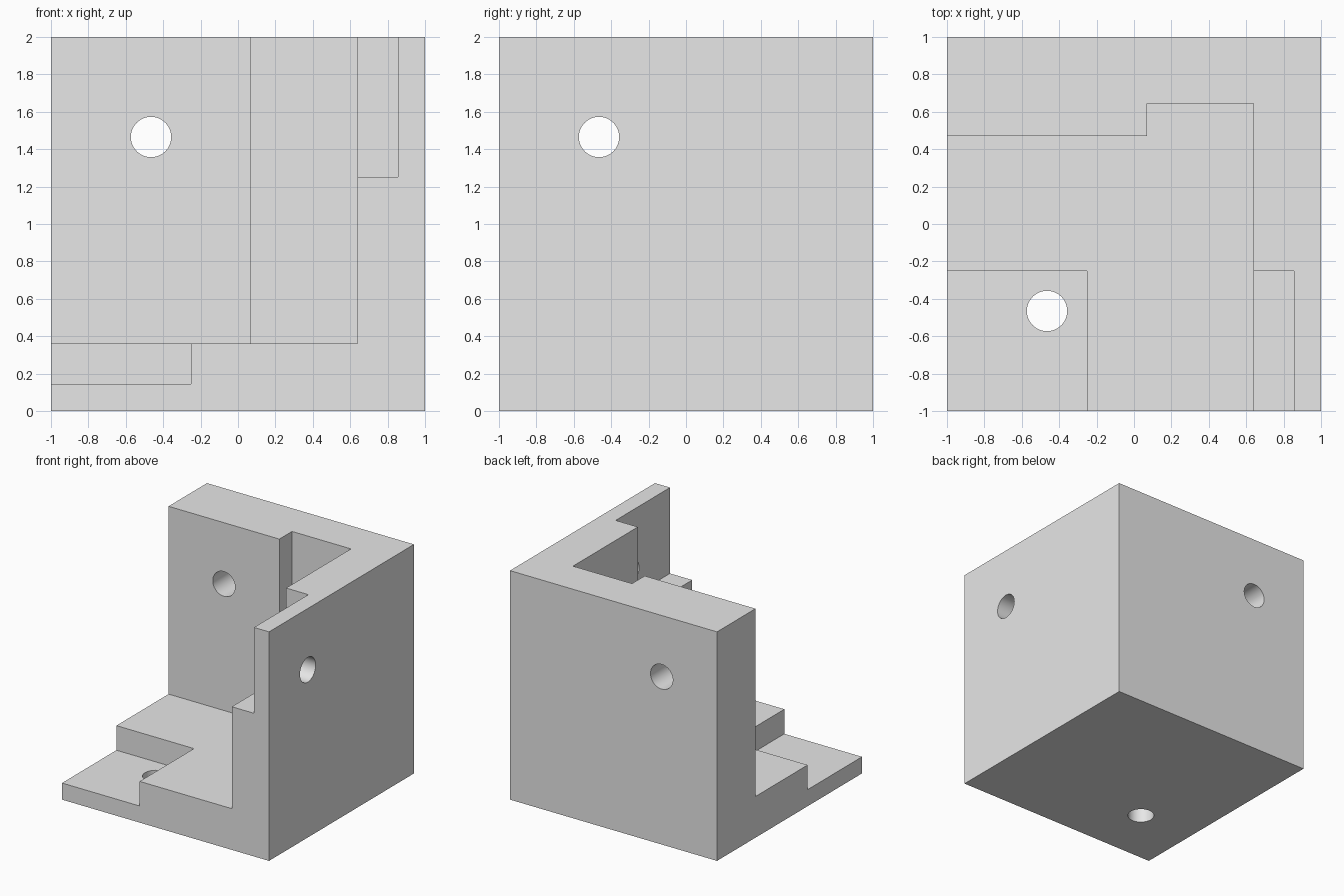
import bpy
import bmesh
import math

old = bpy.data.objects.get("Cube")
if old:
    bpy.data.objects.remove(old, do_unlink=True)

grey = bpy.data.materials.new("light_grey")
grey.use_nodes = True
colour = (0.8, 0.8, 0.8, 1)
grey.diffuse_color = colour
grey.node_tree.nodes["Principled BSDF"].inputs["Base Color"].default_value = colour


def prism(name, outline, z0, z1):
    """Extrude an outline in the xy plane from z0 up to z1."""
    bm = bmesh.new()
    face = bm.faces.new([bm.verts.new((x, y, z0)) for x, y in outline])
    top = bmesh.ops.extrude_face_region(bm, geom=[face])["geom"]
    verts = [v for v in top if isinstance(v, bmesh.types.BMVert)]
    bmesh.ops.translate(bm, verts=verts, vec=(0, 0, z1 - z0))
    bmesh.ops.recalc_face_normals(bm, faces=bm.faces)
    mesh = bpy.data.meshes.new(name)
    bm.to_mesh(mesh)
    bm.free()
    mesh.materials.append(grey)
    obj = bpy.data.objects.new(name, mesh)
    bpy.context.collection.objects.link(obj)
    return obj


def box(name, x0, x1, y0, y1, z0, z1):
    return prism(name, [(x0, y0), (x1, y0), (x1, y1), (x0, y1)], z0, z1)


def drill(name, location, rotation):
    bpy.ops.mesh.primitive_cylinder_add(
        vertices=48, radius=0.108, depth=1.2, location=location, rotation=rotation)
    obj = bpy.context.object
    obj.name = name
    obj.data.materials.append(grey)
    return obj


# Solid cube that becomes the three-walled corner bracket
bracket = box("corner_bracket", -1, 1, -1, 1, 0, 2)

out = 1.3   # cutters run past the outer faces
quarter = math.pi / 2
cutters = [
    # Main cavity, leaving a thicker left part of the back wall
    prism("cavity_cutter", [(-out, -out), (0.64, -out), (0.64, 0.645),
                            (0.07, 0.645), (0.07, 0.47), (-out, 0.47)], 0.36, 2.3),
    # Recesses in the floor corner and in the side wall's upper corner
    box("floor_recess_cutter", -out, -0.25, -out, -0.25, 0.145, 0.7),
    box("side_recess_cutter", 0.3, 0.855, -out, -0.25, 1.25, 2.3),
    # One screw hole through each wall
    drill("floor_hole_cutter", (-0.465, -0.465, 0), (0, 0, 0)),
    drill("back_hole_cutter", (-0.465, 1, 1.465), (quarter, 0, 0)),
    drill("side_hole_cutter", (1, -0.465, 1.465), (0, quarter, 0)),
]

bpy.ops.object.select_all(action="DESELECT")
bracket.select_set(True)
bpy.context.view_layer.objects.active = bracket
for cutter in cutters:
    cutter.hide_render = True
    mod = bracket.modifiers.new(cutter.name, "BOOLEAN")
    mod.operation = "DIFFERENCE"
    mod.solver = "EXACT"
    mod.object = cutter
    bpy.ops.object.modifier_apply(modifier=mod.name)
    bpy.data.objects.remove(cutter, do_unlink=True)

# Round holes smooth, all corners crisp
bpy.ops.object.shade_smooth_by_angle(angle=math.radians(30))
